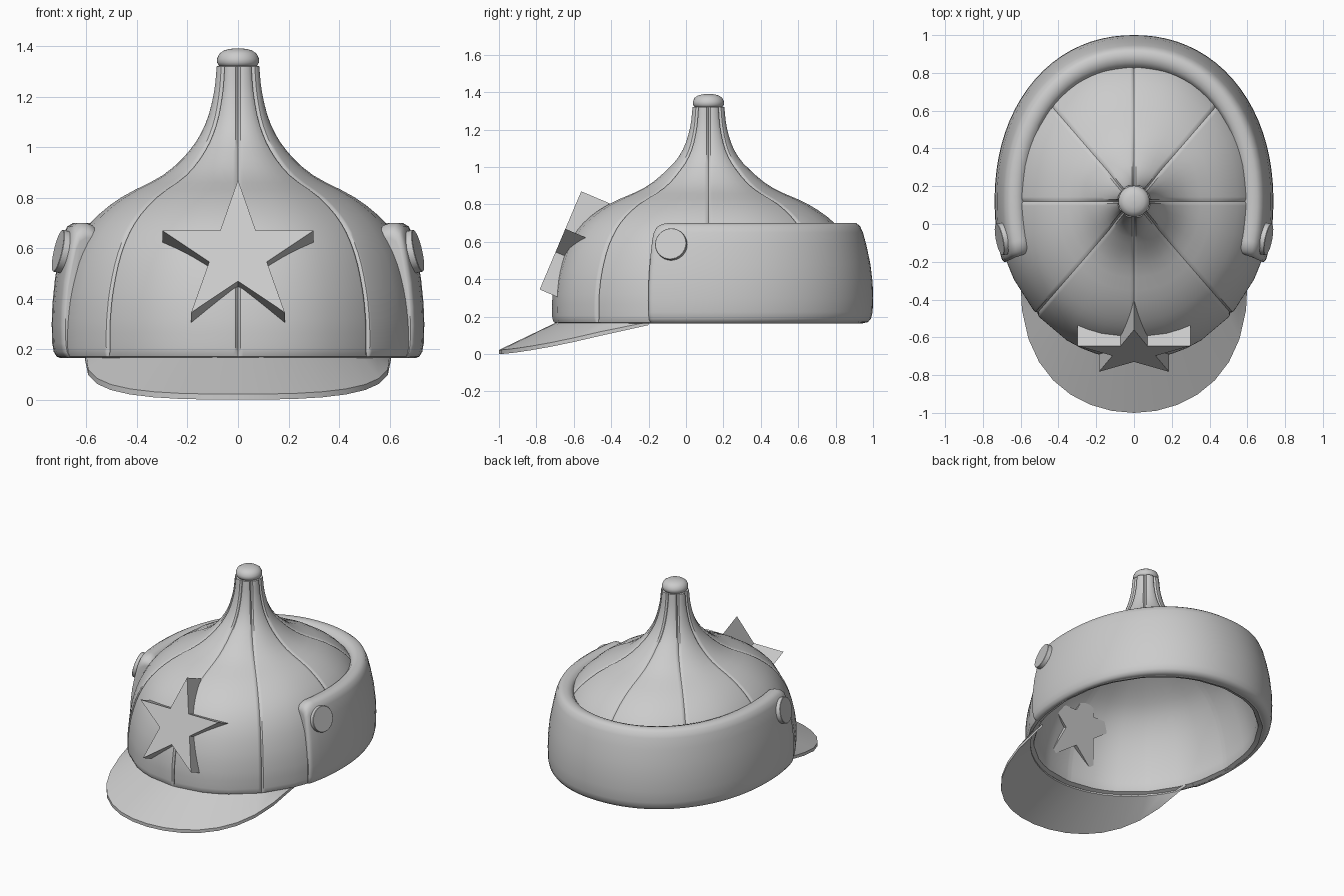
import bpy, bmesh, math
from mathutils import Vector

if "Cube" in bpy.data.objects:
    bpy.data.objects.remove(bpy.data.objects["Cube"])

CY = 0.12  # y of the crown axis
felt = bpy.data.materials.new("grey felt")
felt.diffuse_color = (0.6, 0.6, 0.6, 1)
felt.use_nodes = True
felt.node_tree.nodes["Principled BSDF"].inputs["Base Color"].default_value = felt.diffuse_color


def finish(name, bm, smooth=35):
    bmesh.ops.recalc_face_normals(bm, faces=bm.faces[:])
    me = bpy.data.meshes.new(name)
    bm.to_mesh(me)
    bm.free()
    me.materials.append(felt)
    ob = bpy.data.objects.new(name, me)
    bpy.context.collection.objects.link(ob)
    bpy.ops.object.select_all(action='DESELECT')
    ob.select_set(True)
    bpy.context.view_layer.objects.active = ob
    if smooth:
        bpy.ops.object.shade_smooth_by_angle(angle=math.radians(smooth))
    return ob


def skin(rows):
    """Join closed rings of points into a capped tube of quads."""
    bm = bmesh.new()
    vs = [[bm.verts.new(p) for p in row] for row in rows]
    m = len(vs[0])
    for a, b in zip(vs, vs[1:]):
        for j in range(m):
            k = (j + 1) % m
            bm.faces.new((a[j], a[k], b[k], b[j]))
    bm.faces.new(vs[0])
    bm.faces.new(vs[-1])
    return bm


def oval(a, p):
    """Unit superellipse point in direction a."""
    c, s = math.cos(a), math.sin(a)
    k = (abs(c) ** p + abs(s) ** p) ** (-1 / p)
    return c * k, s * k


def spline(pts, steps=3):
    """Catmull-Rom curve through the profile points."""
    P = [Vector(p) for p in pts]
    P = [2 * P[0] - P[1]] + P + [2 * P[-1] - P[-2]]
    out = []
    for a, b, c, d in zip(P, P[1:], P[2:], P[3:]):
        for s in range(steps):
            t = s / steps
            out.append(0.5 * (2 * b + (c - a) * t + (2 * a - 5 * b + 4 * c - d) * t * t
                              + (3 * b - a - 3 * c + d) * t ** 3))
    return out + [P[-2]]


# Crown: eight panels with sunken seams, hollow inside
outer = [(0.724, 0.19), (0.725, 0.24), (0.722, 0.32), (0.704, 0.44), (0.66, 0.58),
         (0.585, 0.70), (0.465, 0.80), (0.30, 0.888), (0.195, 0.985),
         (0.132, 1.09), (0.099, 1.21), (0.087, 1.32)]
inner = [(0.002, 1.2), (0.045, 1.1), (0.11, 0.985), (0.21, 0.865), (0.39, 0.76),
         (0.505, 0.67), (0.58, 0.56), (0.63, 0.43), (0.658, 0.3), (0.666, 0.2)]
rim = [(0.674, 0.175), (0.70, 0.164), (0.716, 0.17)]
profile = ([(p, 0) for p in spline(inner)] + [(Vector(p), 0) for p in rim]
           + [(p, 1) for p in spline(outer)] + [(Vector((0.002, 1.325)), 0)])
rows = []
for p, seam in profile:
    r, z = p
    ratio = 1 + 0.155 * min(1, max(0, (r - 0.08) / 0.12))
    w = min(0.16, 0.010 / (r * math.pi / 4))  # seam width as a share of the panel
    half = [(0, 0.013), (w, 0.003), (2 * w, 0.001)]
    panel = half + [(0.35, 0), (0.5, 0), (0.65, 0)] + [(1 - f, d) for f, d in half[:0:-1]]
    row = []
    for k in range(8):
        for f, dip in panel:
            ox, oy = oval((k + f) * math.pi / 4, 2.05)
            q = r - dip * seam
            row.append((q * ox, CY + q * ratio * oy, z))
    rows.append(row)
finish("crown", skin(rows), 32)

# Button on the tip
rows = [[(r * math.cos(a), CY + r * math.sin(a), z)
         for a in [2 * math.pi * i / 32 for i in range(32)]]
        for r, z in [(0.06, 1.318), (0.074, 1.32), (0.083, 1.335), (0.083, 1.35),
                     (0.074, 1.37), (0.055, 1.383), (0.03, 1.389), (0.004, 1.391)]]
finish("tip_button", skin(rows), 60)

# Turned-up flap wrapping the sides and back: (x radius, y radius, z)
section = [(0.695, 0.80, 0.20), (0.684, 0.79, 0.17), (0.702, 0.822, 0.164), (0.719, 0.853, 0.171),
           (0.730, 0.869, 0.19), (0.736, 0.878, 0.225), (0.738, 0.88, 0.30), (0.735, 0.878, 0.38),
           (0.725, 0.866, 0.48), (0.707, 0.845, 0.58), (0.692, 0.826, 0.65),
           (0.677, 0.81, 0.685), (0.652, 0.79, 0.70), (0.622, 0.76, 0.70),
           (0.597, 0.735, 0.692), (0.580, 0.713, 0.67), (0.60, 0.69, 0.62), (0.685, 0.79, 0.44)]
START, COR = math.radians(-21.5), math.radians(6)
ends = [0, 0.12, 0.35, 0.7, 1.2, 2, 3, 4, 5, 6]
span = math.pi - 2 * START
angs = [math.radians(e) for e in ends]
angs += [COR + (span - 2 * COR) * i / 48 for i in range(1, 48)]
angs += [span - math.radians(e) for e in reversed(ends)]
rows = []
for d in angs:
    e = min(d, span - d, COR) / COR
    drop = 0.06 * (1 - math.sqrt(1 - (1 - e) ** 2))
    pinch = 0.012 * (1 - min(1, e * 4)) ** 2
    ox, oy = oval(START + d, 2.13)
    rows.append([((rx - pinch) * ox, CY + (ry - pinch) * oy,
                  0.165 + (z - 0.165) * (1 - drop / 0.535)) for rx, ry, z in section])
finish("turned_up_flap", skin(rows), 50)

# Visor: ruled sheet from the rim to a drooping front edge
rows = []
N = 16
for i in range(N + 1):
    t = math.pi * i / N
    s = max(0, math.sin(t))
    ox, oy = 0.605 * math.cos(t), -0.2 - 0.8 * s ** 0.7
    oz = 0.165 * (max(0, oy + 1) / 0.8) ** 1.35
    b = math.radians(31 + 118 * i / N)
    ix, iy = 0.70 * math.cos(b), CY - 0.808 * math.sin(b)
    rows.append([(ix, iy, 0.172), (ox, oy, min(oz + 0.022, 0.172)),
                 (ox, oy, min(oz, 0.155)), (ix, iy, 0.155)])
finish("visor", skin(rows), 30)

# Star badge: thick five-pointed plate leaning with the crown front
tilt = math.atan2(0.22, 0.52)
up = Vector((0, math.sin(tilt), math.cos(tilt)))
back = Vector((0, math.cos(tilt), -math.sin(tilt)))
mid = Vector((0, -0.683, 0.58))
star = []
for i in range(10):
    r = 0.315 if i % 2 == 0 else 0.12
    a = math.pi * i / 5
    star.append(mid + Vector((r * math.sin(a), 0, 0)) + up * r * math.cos(a))
finish("star_badge", skin([star, [p + back * 0.165 for p in star]]), 0)

# Side buttons on the flap ends
for side, name in ((1, "right_button"), (-1, "left_button")):
    n = Vector((side * 0.95, -0.19, 0.22)).normalized()
    rot = n.to_track_quat('Z', 'Y').to_matrix()
    c = Vector((side * 0.692, -0.078, 0.585))
    rows = [[c + rot @ Vector((r * math.cos(a), r * math.sin(a), h))
             for a in [2 * math.pi * i / 32 for i in range(32)]]
            for r, h in [(0.085, -0.02), (0.085, 0.02), (0.083, 0.022)]]
    finish(name, skin(rows), 30)
